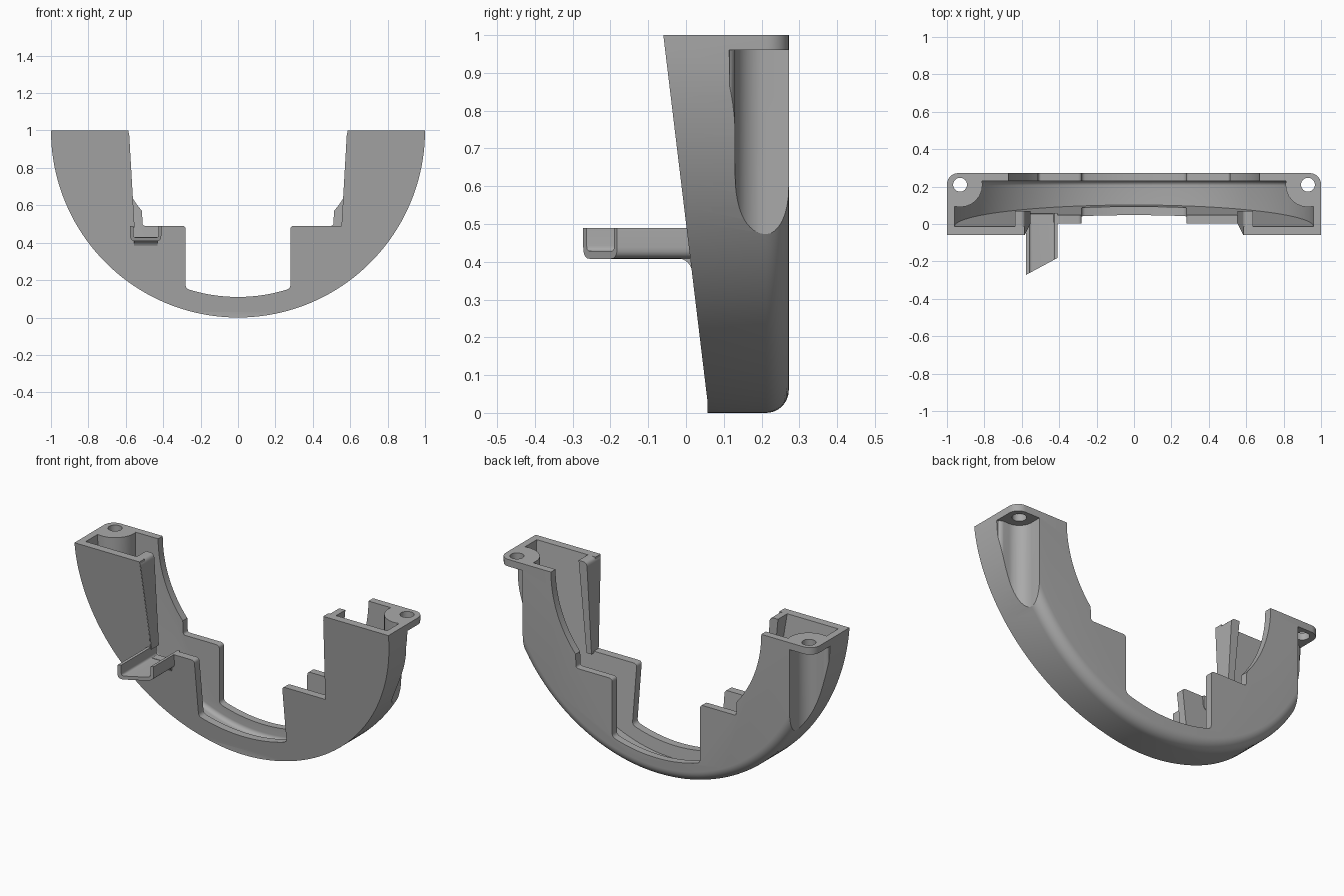
import bpy, bmesh
from math import sin, cos, pi, radians, asin, sqrt
from mathutils import Vector

cube = bpy.data.objects.get("Cube")
if cube:
    bpy.data.objects.remove(cube, do_unlink=True)

grey = bpy.data.materials.new("plain grey")
grey.use_nodes = True
GREY = (0.4, 0.4, 0.4, 1)
grey.diffuse_color = GREY
grey.node_tree.nodes["Principled BSDF"].inputs["Base Color"].default_value = GREY


def loft(name, layers, axis="y"):
    """Solid through a list of (position, outline) layers along an axis."""
    place = {"x": lambda p, t: (t, p[0], p[1]),
             "y": lambda p, t: (p[0], t, p[1]),
             "z": lambda p, t: (p[0], p[1], t)}[axis]
    bm = bmesh.new()
    rings = [[bm.verts.new(place(p, t)) for p in pts] for t, pts in layers]
    bm.faces.new(rings[0])
    bm.faces.new(rings[-1])
    for a, b in zip(rings, rings[1:]):
        for i in range(len(a)):
            j = (i + 1) % len(a)
            bm.faces.new((a[i], a[j], b[j], b[i]))
    bmesh.ops.recalc_face_normals(bm, faces=bm.faces)
    mesh = bpy.data.meshes.new(name)
    bm.to_mesh(mesh)
    bm.free()
    mesh.materials.append(grey)
    obj = bpy.data.objects.new(name, mesh)
    bpy.context.collection.objects.link(obj)
    return obj


def prism(name, pts, lo, hi, axis="y"):
    return loft(name, [(lo, pts), (hi, pts)], axis)


def cut(obj, *cutters):
    """Subtract the cutters from the object and remove them."""
    for c in cutters:
        m = obj.modifiers.new("cut", "BOOLEAN")
        m.operation, m.solver, m.object = "DIFFERENCE", "EXACT", c
        dg = bpy.context.evaluated_depsgraph_get()
        new = bpy.data.meshes.new_from_object(obj.evaluated_get(dg))
        obj.modifiers.clear()
        obj.data = new
        bpy.data.objects.remove(c, do_unlink=True)


def arc(cx, cy, r, a0, a1, n=12):
    return [(cx + r * cos(radians(a0 + (a1 - a0) * i / n)),
             cy + r * sin(radians(a0 + (a1 - a0) * i / n))) for i in range(n + 1)]


def rounded(pts):
    """Round each corner given with a third value, its radius."""
    out = []
    for i, p in enumerate(pts):
        if len(p) == 2:
            out.append(p)
            continue
        c = Vector(p[:2])
        a = c + (Vector(pts[i - 1][:2]) - c).normalized() * p[2]
        b = c + (Vector(pts[(i + 1) % len(pts)][:2]) - c).normalized() * p[2]
        for k in range(6):
            t = k / 5
            out.append(tuple(a * (1 - t) ** 2 + c * 2 * t * (1 - t) + b * t * t))
    return out


def mirror(pts, side):
    return [(p[0] * side,) + tuple(p[1:]) for p in pts]


def bowl(r, top):
    pts = arc(0, 1, r, 180, 360, 80)
    return pts + ([(r, top), (-r, top)] if top > 1 else [])


def bowl_solid(name, r, back, fillet, top):
    layers = [(-0.2, bowl(r, top))]
    for y, d in arc(back - fillet, -fillet, fillet, 90, 0, 8):
        layers.append((y, bowl(r + d, top)))
    return loft(name, layers)


def front_wedge(shift):
    """Everything ahead of the slanted front plane."""
    return prism("front_wedge", [(-0.5, -0.2), (0.057 + shift, -0.2), (0.057 + shift, 0.03),
                                 (-0.06 + shift, 1), (-0.084 + shift, 1.2), (-0.5, 1.2)],
                 -1.3, 1.3, "x")


def opening(name, upper, lo, hi):
    """Stepped opening: mirrored upper edge, lower steps and a concentric floor."""
    half = upper + [(0.28, 0.49, 0.02), (0.28, 1 - sqrt(0.89 ** 2 - 0.28 ** 2), 0.02)]
    a = math_angle = asin(0.27 / 0.89) * 180 / pi - 1.5
    floor = arc(0, 1, 0.89, 270 + a, 270 - a, 24)
    pts = rounded(half + floor + mirror(half, -1)[::-1])
    return prism(name, pts, lo, hi)


# Half ring shell with hollow interior
shell = bowl_solid("half_ring_shell", 1, 0.272, 0.06, 1)
cut(shell, front_wedge(0))
cavity = bowl_solid("cavity", 0.96, 0.23, 0.025, 1.1)
cut(cavity, front_wedge(0.046))
for s in (-1, 1):
    cut(cavity, prism("boss", arc(0.93 * s, 0.21, 0.12, 0, 345, 23), -0.2, 1.3, "z"))
cut(shell, cavity)

# Stepped openings in the front and back plates
cut(shell, opening("front_opening", [(0.591, 1.1), (0.555, 0.49)], -0.4, 0.16),
    opening("back_opening", [(0.67, 1.1)] + arc(0, 1, 0.67, 0, -40, 16) + [(0.51, 0.49, 0.015)],
            0.15, 0.4))
cut(shell, prism("arm_notch", [(-0.56, 0.43), (-0.425, 0.43), (-0.425, 0.6), (-0.56, 0.6)],
                 -0.3, 0.12))

# Screw tabs: scooped outer wall below, hole through
scoop = ([(1.2, 0.3), (0.85, 0.3)] + arc(0.93, 0.21, 0.08, 180, 270)
         + arc(0.965, 0.1, 0.03, 90, 30, 5) + [(1.2, 0.1)])
for s in (-1, 1):
    cut(shell, prism("scoop", mirror(scoop, s), -0.1, 0.96, "z"),
        prism("screw_hole", arc(0.93 * s, 0.21, 0.037, 0, 348.75, 31), 0.9, 1.1, "z"))

# Stiffening ribs along the upper edges of the front plate
parts = [shell]
rib = rounded([(0.583, 1, 0.025), (0.635, 1), (0.585, 0.48), (0.553, 0.48)])
for side, s in (("right", -1), ("left", 1)):
    r = prism(side + "_rib", mirror(rib, s), -0.2, 0.07)
    cut(r, front_wedge(0.002))
    parts.append(r)

# Channel shaped arm with a slanted end
channel = rounded([(-0.577, 0.49), (-0.577, 0.408, 0.03), (-0.41, 0.408, 0.03), (-0.41, 0.49),
                   (-0.425, 0.49), (-0.425, 0.428, 0.015), (-0.56, 0.428, 0.015), (-0.56, 0.49)])
arm = prism("channel_arm", channel, -0.272, 0.06)
cut(arm, prism("arm_end", [(-0.577, -0.272), (-0.6, -0.4), (-0.3, -0.4), (-0.3, -0.12),
                           (-0.41, -0.182)], 0.3, 0.6, "z"))
parts.append(arm)

# Fillet under the arm root
fillet = [(0.04, 0.42), (-0.025, 0.42)] + arc(-0.025, 0.368, 0.042, 90, 0, 8) + [(0.04, 0.368)]
parts.append(prism("arm_fillet", fillet, -0.555, -0.43, "x"))

# Smooth shading with sharp edges kept
bpy.ops.object.select_all(action="DESELECT")
for p in parts:
    p.select_set(True)
bpy.context.view_layer.objects.active = shell
bpy.ops.object.shade_smooth_by_angle(angle=radians(30))
